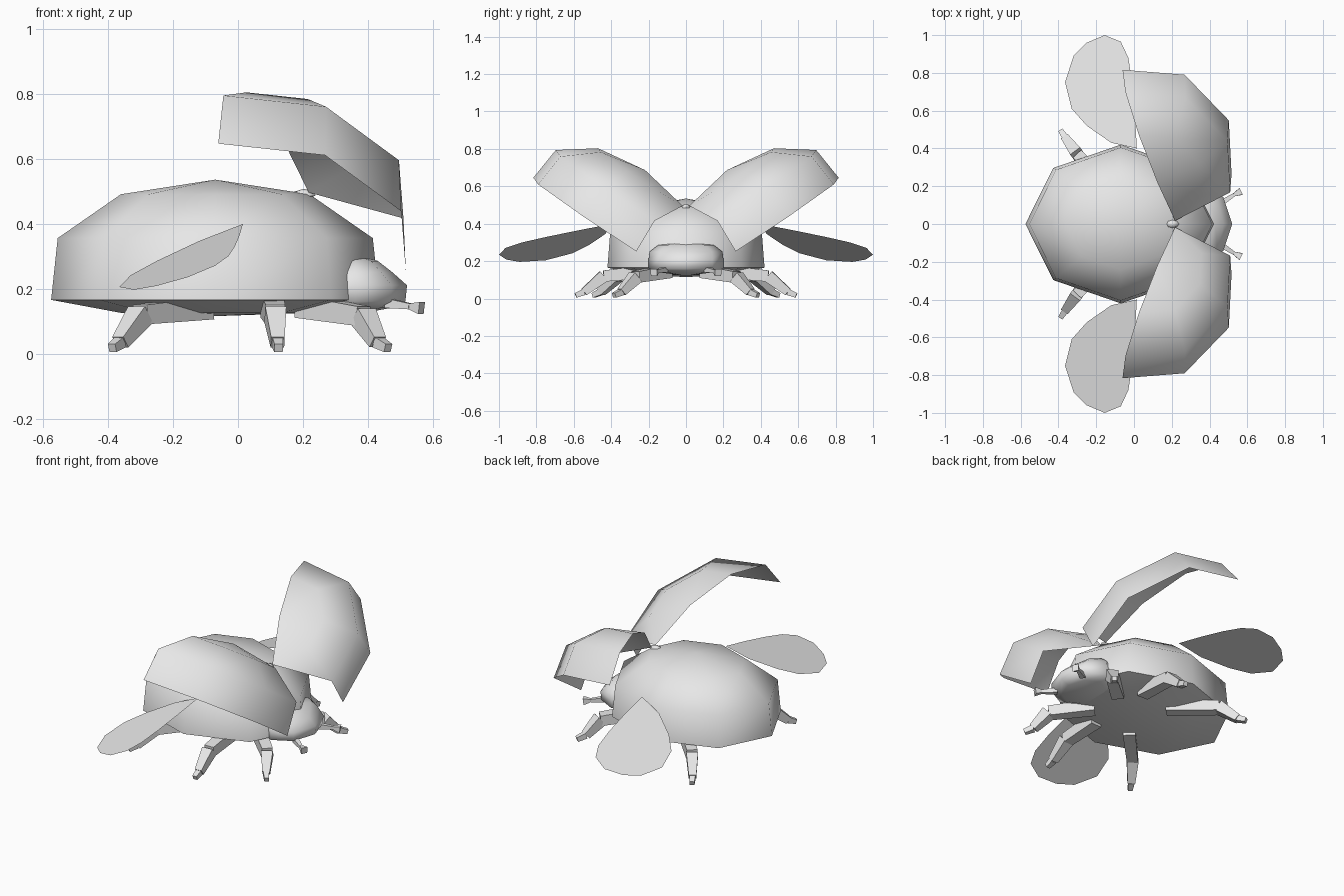
import bpy, math
from mathutils import Vector

if "Cube" in bpy.data.objects:
    bpy.data.objects.remove(bpy.data.objects["Cube"])

grey = bpy.data.materials.new("light_grey")
grey.diffuse_color = (0.8, 0.8, 0.8, 1)
grey.use_nodes = True
grey.node_tree.nodes["Principled BSDF"].inputs["Base Color"].default_value = grey.diffuse_color


def build(name, verts, faces, angle=60, mirror=False):
    """Make a smooth-by-angle mesh object, optionally mirrored over y."""
    if mirror:
        verts = [(v[0], -v[1], v[2]) for v in verts]
        faces = [f[::-1] for f in faces]
    me = bpy.data.meshes.new(name)
    me.from_pydata([tuple(v) for v in verts], [], faces)
    me.materials.append(grey)
    ob = bpy.data.objects.new(name, me)
    bpy.context.collection.objects.link(ob)
    bpy.ops.object.select_all(action='DESELECT')
    ob.select_set(True)
    bpy.context.view_layer.objects.active = ob
    bpy.ops.object.shade_smooth_by_angle(angle=math.radians(angle))
    return ob


def dome(name, cx, bottom, rings, top, angle, n=8):
    """Closed stack of elliptical rings (z, rx, ry) between two poles."""
    verts = [(cx, 0, bottom)]
    for z, rx, ry in rings:
        for i in range(n):
            a = 2 * math.pi * i / n
            verts.append((cx + rx * math.cos(a), ry * math.sin(a), z))
    verts.append((cx, 0, top))
    last, m = len(verts) - 1, len(rings)
    faces = []
    for i in range(n):
        j = (i + 1) % n
        faces.append((0, 1 + j, 1 + i))
        for r in range(m - 1):
            p, q = 1 + r * n, 1 + (r + 1) * n
            faces.append((p + i, p + j, q + j, q + i))
        p = 1 + (m - 1) * n
        faces.append((p + i, p + j, last))
    return build(name, verts, faces, angle)


# Body and head
RX, RY, RIM = 0.505, 0.42, 0.165
dome("body", -0.07, 0.115,
     [(0.125, 0.29, 0.24), (RIM, RX, RY), (0.355, RX * .96, RY * .965), (0.49, RX * .575, RY * .575)],
     0.535, 60)
dome("head", 0.36, 0.12,
     [(0.14, 0.11, 0.14), (0.16, 0.155, 0.2), (0.21, 0.16, 0.2),
      (0.25, 0.115, 0.195), (0.285, 0.07, 0.15)], 0.305, 70)
dome("hinge", 0.203, 0.475, [(0.485, 0.035, 0.022), (0.498, 0.03, 0.02)], 0.507, 60)

# Raised wing cases: half a dome, tilted open about the front hinge
ux = Vector((0.33, 0.78, -0.53)).normalized()
uz = Vector((0.058, 0.575, 0.828))
uz = (uz - ux * uz.dot(ux)).normalized()
out = -uz.cross(ux)
centre = Vector((0.106, -0.422, 0.378))
case = []
for h, s in [(0, 1), (0.19, 0.96), (0.325, 0.575)]:
    for deg in (50, 90, 135, 180):
        a = math.radians(deg)
        case.append(centre + ux * (RX * s * math.cos(a)) + out * (RY * s * math.sin(a)) + uz * h)
case.append(centre + ux * (RX * 0.575) + uz * 0.325)   # front hinge corner: 12
case.append(centre + uz * 0.37)                        # crown: 13
case_faces = [(r + i + 1, r + i, r + i + 4, r + i + 5) for r in (0, 4) for i in range(3)]
case_faces = [f[::-1] for f in case_faces]
case_faces = [f[::-1] for f in case_faces]
case_faces += [(9 + i, 8 + i, 13) for i in range(3)] + [(8, 12, 13), (8, 4, 12)]

# Flat hind wings, lying on one sloping plane
leaf = [(0.015, 0.40), (0.005, 0.58), (-0.01, 0.75), (-0.03, 0.88), (-0.07, 0.965),
        (-0.155, 1.0), (-0.25, 0.96), (-0.32, 0.89), (-0.365, 0.75), (-0.33, 0.61),
        (-0.25, 0.52), (-0.12, 0.43)]
leaf = [(x, y, 0.395 + 0.35 * (x - 0.01) - 0.174 * (y - 0.41)) for x, y in leaf]


def limb(name, joints, mirror):
    """Tapered square segments; each joint pair is (start, end, start size, end size)."""
    verts, faces = [], []
    for a, b, wa, wb in joints:
        a, b = Vector(a), Vector(b)
        side = (b - a).cross(Vector((0, 0, 1))).normalized()
        up = side.cross(b - a).normalized()
        k = len(verts)
        for c, w in ((a, wa), (b, wb)):
            for s, t in ((-1, -1), (1, -1), (1, 1), (-1, 1)):
                verts.append(c + side * (s * w / 2) + up * (t * w / 2))
        faces += [(k, k + 1, k + 2, k + 3), (k + 7, k + 6, k + 5, k + 4)]
        faces += [(k + i, k + 4 + i, k + 4 + (i + 1) % 4, k + (i + 1) % 4) for i in range(4)]
    build(name, verts, faces, 30, mirror)


# Hip, knee, ankle and toe of each leg
legs = {
    "front_leg": [(0.20, 0.10, 0.145), (0.385, 0.27, 0.115), (0.43, 0.345, 0.035), (0.462, 0.385, 0.017)],
    "middle_leg": [(0.105, 0.20, 0.145), (0.115, 0.44, 0.12), (0.122, 0.545, 0.035), (0.125, 0.59, 0.017)],
    "rear_leg": [(-0.10, 0.16, 0.14), (-0.30, 0.37, 0.12), (-0.362, 0.455, 0.035), (-0.387, 0.495, 0.017)],
}
for side, mir in (("left", False), ("right", True)):
    for name, (hip, knee, ankle, toe) in legs.items():
        limb(f"{name}_{side}", [(hip, knee, 0.07, 0.06), (knee, ankle, 0.065, 0.042),
                                (ankle, toe, 0.034, 0.026)], mir)
    limb(f"antenna_{side}", [((0.46, 0.11, 0.155), (0.53, 0.155, 0.145), 0.03, 0.018),
                             ((0.53, 0.155, 0.145), (0.565, 0.172, 0.14), 0.018, 0.038)], mir)
    build(f"hind_wing_{side}", leaf, [tuple(range(len(leaf)))], 30, mir)
    build(f"wing_case_{side}", case, case_faces, 60, not mir)
